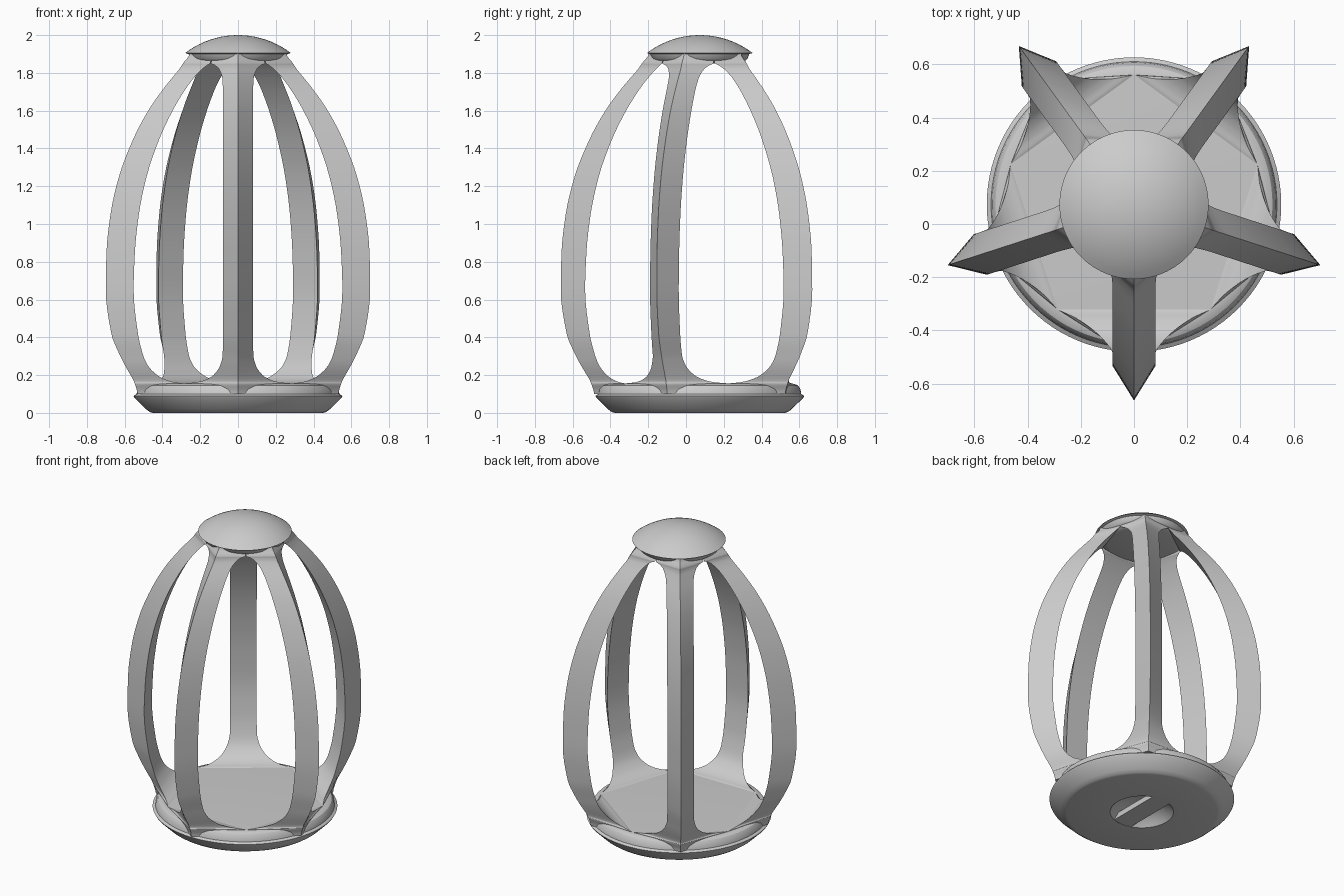
import bpy, bmesh, math
from mathutils import Vector

cube = bpy.data.objects.get("Cube")
if cube:
    bpy.data.objects.remove(cube)

CENTRE_Y = 0.073

grey = bpy.data.materials.new("plain grey")
grey.use_nodes = True
grey.diffuse_color = (0.6, 0.6, 0.6, 1)
grey.node_tree.nodes["Principled BSDF"].inputs["Base Color"].default_value = (0.6, 0.6, 0.6, 1)


def finish(name, bm, angle=30):
    bmesh.ops.recalc_face_normals(bm, faces=bm.faces)
    mesh = bpy.data.meshes.new(name)
    bm.to_mesh(mesh)
    bm.free()
    mesh.materials.append(grey)
    obj = bpy.data.objects.new(name, mesh)
    bpy.context.collection.objects.link(obj)
    obj.location.y = CENTRE_Y
    bpy.ops.object.select_all(action='DESELECT')
    obj.select_set(True)
    bpy.context.view_layer.objects.active = obj
    bpy.ops.object.shade_smooth_by_angle(angle=math.radians(angle))
    return obj


def lathe(name, profile, steps=96):
    bm = bmesh.new()
    verts = [bm.verts.new((r, 0, z)) for r, z in profile]
    edges = [bm.edges.new(pair) for pair in zip(verts, verts[1:])]
    bmesh.ops.spin(bm, geom=verts + edges, axis=(0, 0, 1), cent=(0, 0, 0),
                   angle=math.tau, steps=steps)
    bmesh.ops.remove_doubles(bm, verts=bm.verts, dist=0.0002)
    return finish(name, bm)


def arc(radius, base, rise, n=10):
    """Spherical cap outline from the rim to the axis."""
    ball = (radius ** 2 + rise ** 2) / (2 * rise)
    half = math.asin(radius / ball)
    return [(ball * math.sin(half * (1 - i / n)),
             base + rise - ball + ball * math.cos(half * (1 - i / n)))
            for i in range(n + 1)]


# Base disc with a bevelled underside, rounded rim and a round finger recess
recess = arc(0.19, 0, 0.09)[::-1]
lathe("base", recess + [(0.45, 0), (0.465, 0.004), (0.485, 0.018), (0.548, 0.08),
                        (0.553, 0.09), (0.537, 0.1), (0.533, 0.125), (0.52, 0.145),
                        (0.5, 0.154), (0.48, 0.155), (0, 0.155)])

# Bar across the recess
bm = bmesh.new()
bmesh.ops.create_cube(bm, size=1)
bmesh.ops.scale(bm, vec=(0.13, 0.38, 0.035), verts=bm.verts)
bmesh.ops.translate(bm, vec=(0, 0, 0.0185), verts=bm.verts)
finish("recess_bar", bm)

# Domed cap with the hub below it
lathe("cap", [(0, 1.85), (0.2, 1.85), (0.235, 1.86), (0.252, 1.875), (0.262, 1.9)]
      + arc(0.28, 1.905, 0.095))

# Rib sections: height, ridge radius, inner face distance, inner half width
SECTIONS = [
    (0.1, 0.56, 0.38, 0.275), (0.155, 0.575, 0.395, 0.285), (0.162, 0.578, 0.425, 0.22),
    (0.175, 0.583, 0.457, 0.172), (0.2, 0.598, 0.492, 0.13), (0.25, 0.628, 0.532, 0.095),
    (0.31, 0.66, 0.556, 0.081), (0.42, 0.705, 0.583, 0.08), (0.65, 0.736, 0.607, 0.08),
    (0.85, 0.732, 0.6, 0.08), (1.05, 0.71, 0.578, 0.08), (1.25, 0.663, 0.535, 0.08),
    (1.45, 0.583, 0.464, 0.08), (1.6, 0.5, 0.39, 0.08), (1.7, 0.428, 0.328, 0.08),
    (1.77, 0.37, 0.276, 0.083), (1.82, 0.327, 0.232, 0.1), (1.84, 0.313, 0.212, 0.122),
    (1.852, 0.305, 0.2, 0.143), (1.902, 0.27, 0.19, 0.12),
]


def smooth_rows(rows, n=4):
    """Monotone cubic steps between rows, by height."""
    def slope(i, k):
        if i in (0, len(rows) - 1):
            return 0
        a, b, c = rows[i - 1:i + 2]
        s, t = (b[k] - a[k]) / (b[0] - a[0]), (c[k] - b[k]) / (c[0] - b[0])
        return 2 * s * t / (s + t) if s * t > 0 else 0
    for i in range(len(rows) - 1):
        a, b = rows[i], rows[i + 1]
        h = b[0] - a[0]
        for j in range(n):
            t = j / n
            row = [a[0] + h * t]
            for k in (1, 2, 3):
                row.append((1 + 2 * t) * (1 - t) ** 2 * a[k] + t * (1 - t) ** 2 * h * slope(i, k)
                           + t * t * (3 - 2 * t) * b[k] + t * t * (t - 1) * h * slope(i + 1, k))
            yield row
    yield rows[-1]


def rib(name, angle):
    out = Vector((math.cos(angle), math.sin(angle), 0))
    side = Vector((-out.y, out.x, 0))
    bm = bmesh.new()
    rings = []
    for z, ridge, inner, width in smooth_rows(SECTIONS):
        up = Vector((0, 0, z))
        rings.append([bm.verts.new(up + p) for p in (
            out * ridge, out * inner + side * width, out * inner - side * width)])
    for low, high in zip(rings, rings[1:]):
        for i in range(3):
            j = (i + 1) % 3
            bm.faces.new((low[i], low[j], high[j], high[i]))
    bm.faces.new(rings[0])
    bm.faces.new(rings[-1])
    return finish(name, bm, 40)


# Five ridged ribs, the first one at the front
for index in range(5):
    rib(f"rib_{index + 1}", -math.pi / 2 + index * math.tau / 5)
